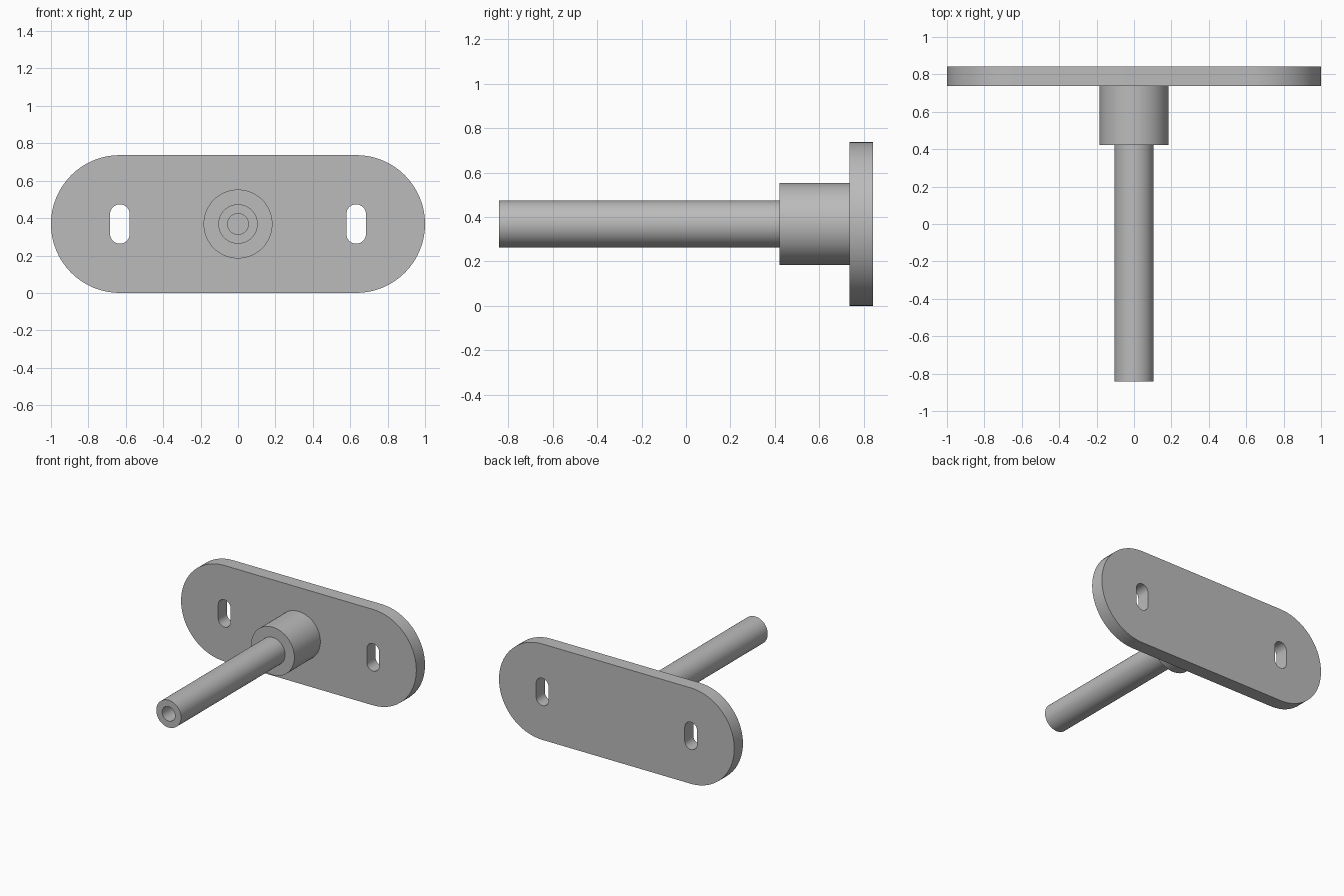
import bpy, bmesh
from math import sin, cos, pi, radians

cube = bpy.data.objects.get("Cube")
if cube:
    bpy.data.objects.remove(cube, do_unlink=True)

U = 2 / 38            # design unit
AXIS_Z = 7 * U        # height of the shaft axis
BACK = 16 * U         # rear face of the plate
PLATE_FRONT = BACK - 2 * U
COLLAR_FRONT = PLATE_FRONT - 6 * U
SHAFT_FRONT = -BACK

steel = bpy.data.materials.new("grey steel")
GREY = (0.5, 0.5, 0.5, 1)
steel.diffuse_color = GREY
steel.use_nodes = True
steel.node_tree.nodes["Principled BSDF"].inputs["Base Color"].default_value = GREY


def finish(name, bm):
    bmesh.ops.recalc_face_normals(bm, faces=bm.faces)
    mesh = bpy.data.meshes.new(name)
    bm.to_mesh(mesh)
    bm.free()
    mesh.materials.append(steel)
    obj = bpy.data.objects.new(name, mesh)
    bpy.context.collection.objects.link(obj)
    return obj


def smooth(obj):
    bpy.ops.object.select_all(action='DESELECT')
    obj.select_set(True)
    bpy.context.view_layer.objects.active = obj
    bpy.ops.object.shade_smooth_by_angle(angle=radians(30))


def stadium(name, cx, radius, half_x, half_z, y0, y1, steps=32):
    """Rounded-end slab: two half circles joined by straight sides."""
    bm = bmesh.new()
    start = -pi / 2 if half_x else 0
    ring = []
    for side in (1, -1):
        for i in range(steps + 1):
            a = start + pi * i / steps + (0 if side > 0 else pi)
            x = cx + side * half_x + radius * cos(a)
            z = AXIS_Z + side * half_z + radius * sin(a)
            ring.append(bm.verts.new((x, y0, z)))
    face = bm.faces.new(ring)
    new = bmesh.ops.extrude_face_region(bm, geom=[face])["geom"]
    moved = [v for v in new if isinstance(v, bmesh.types.BMVert)]
    bmesh.ops.translate(bm, verts=moved, vec=(0, y1 - y0, 0))
    return finish(name, bm)


def lathe(name, profile, steps=64):
    """Spin (radius, y) points around the shaft axis."""
    bm = bmesh.new()
    verts = [bm.verts.new((r, y, AXIS_Z)) for r, y in profile]
    edges = [bm.edges.new(pair) for pair in zip(verts, verts[1:])]
    bmesh.ops.spin(bm, geom=verts + edges, cent=(0, 0, AXIS_Z), axis=(0, 1, 0),
                   angle=2 * pi, steps=steps, use_duplicate=False)
    bmesh.ops.remove_doubles(bm, verts=bm.verts, dist=1e-5)
    obj = finish(name, bm)
    smooth(obj)
    return obj


# Mounting plate with two upright slots
plate = stadium("mounting_plate", 0, 7 * U, 12 * U, 0, PLATE_FRONT, BACK)
for side, label in ((1, "left"), (-1, "right")):
    cutter = stadium(label + "_slot_cutter", side * 12 * U, U, 0, U,
                     PLATE_FRONT - U, BACK + U, steps=16)
    cutter.hide_render = True
    cutter.hide_set(True)
    cut = plate.modifiers.new(label + "_slot", 'BOOLEAN')
    cut.object = cutter
    cut.solver = 'EXACT'

# Bake the slots so the shading sees the finished edges
graph = bpy.context.evaluated_depsgraph_get()
cut_mesh = bpy.data.meshes.new_from_object(plate.evaluated_get(graph))
plate.modifiers.clear()
plate.data = cut_mesh
for label in ("left", "right"):
    bpy.data.objects.remove(bpy.data.objects[label + "_slot_cutter"], do_unlink=True)
smooth(plate)

# Collar against the plate
lathe("collar", [(0, PLATE_FRONT), (3.5 * U, PLATE_FRONT),
                 (3.5 * U, COLLAR_FRONT), (0, COLLAR_FRONT)])

# Shaft with a blind bore in its front end
BORE_END = SHAFT_FRONT + 10 * U
lathe("shaft", [(0, COLLAR_FRONT), (2 * U, COLLAR_FRONT), (2 * U, SHAFT_FRONT),
                (1.05 * U, SHAFT_FRONT), (1.05 * U, BORE_END), (0, BORE_END)])
